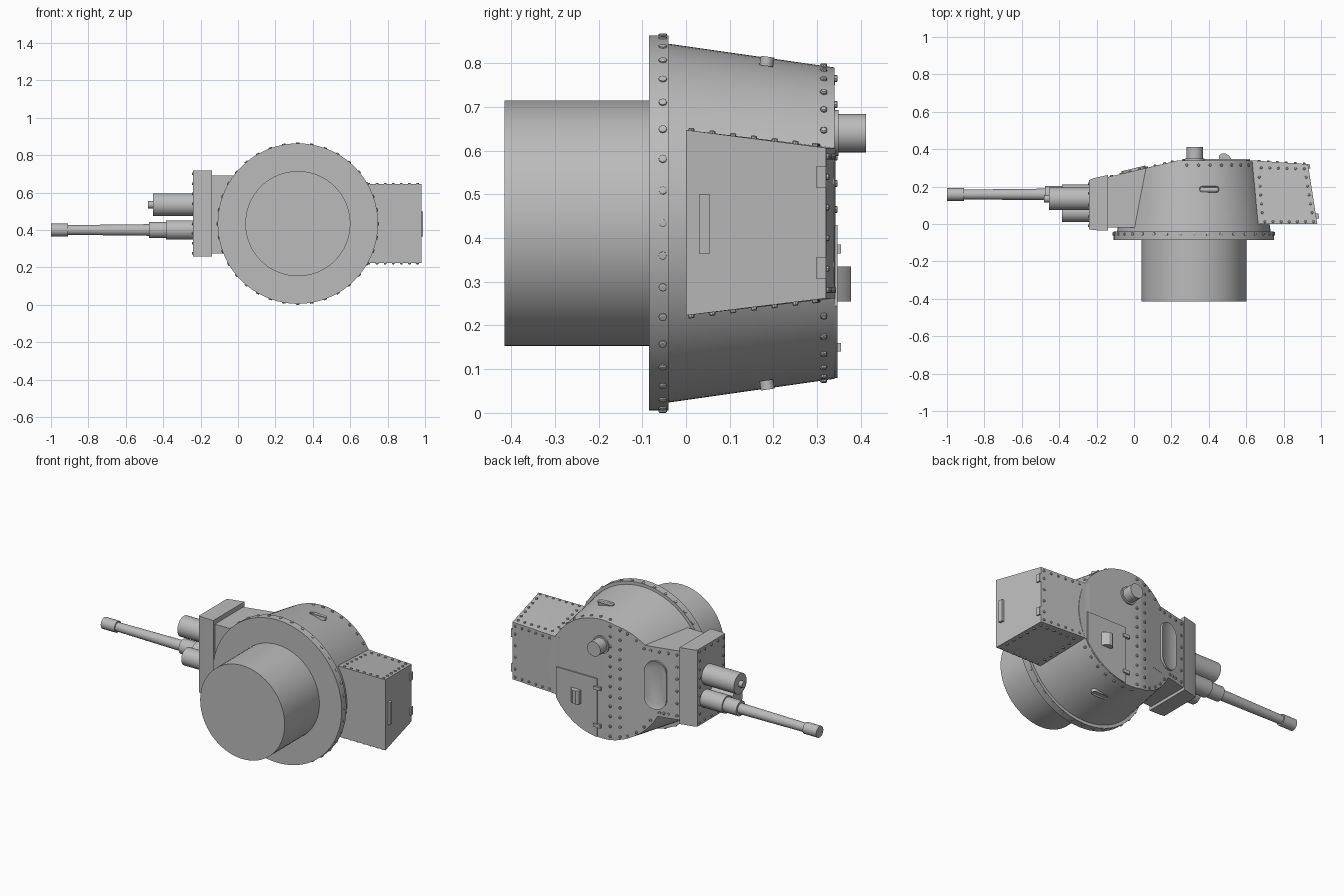
import bpy, bmesh, math
from mathutils import Vector, Matrix

if "Cube" in bpy.data.objects:
    bpy.data.objects.remove(bpy.data.objects["Cube"])

grey = bpy.data.materials.new("armour_grey")
grey.use_nodes = True
grey.diffuse_color = (0.5, 0.5, 0.5, 1)
grey.node_tree.nodes["Principled BSDF"].inputs["Base Color"].default_value = (0.5, 0.5, 0.5, 1)

CX, CZ, ROOF = 0.32, 0.434, 0.34          # turret axis and roof level
HINGE = Vector((0.235, ROOF, 0))          # start of the sloping front roof
SLOPE_N = Vector((-0.233, 0.972, 0)).normalized()
X, Y, Z = Vector((1, 0, 0)), Vector((0, 1, 0)), Vector((0, 0, 1))


def finish(name, bm):
    bmesh.ops.recalc_face_normals(bm, faces=bm.faces)
    me = bpy.data.meshes.new(name)
    bm.to_mesh(me)
    bm.free()
    me.materials.append(grey)
    me.shade_smooth()
    me.set_sharp_from_angle(angle=math.radians(30))
    ob = bpy.data.objects.new(name, me)
    bpy.context.collection.objects.link(ob)
    return ob


def lathe_bm(profile, origin, axis, n=64):
    """Closed solid of revolution; profile is (distance along axis, radius)."""
    bm = bmesh.new()
    turn = Z.rotation_difference(axis).to_matrix()
    rings = []
    for d, r in profile:
        rings.append([bm.verts.new(Vector(origin) + turn @ Vector(
            (r * math.cos(i * math.tau / n), r * math.sin(i * math.tau / n), d))) for i in range(n)])
    for a, b in zip(rings, rings[1:]):
        for i in range(n):
            j = (i + 1) % n
            bm.faces.new((a[i], a[j], b[j], b[i]))
    bm.faces.new(rings[0])
    bm.faces.new(rings[-1])
    return bm


def lathe(name, profile, origin, axis, n=64):
    return finish(name, lathe_bm(profile, origin, axis, n))


def hull(name, pts):
    bm = bmesh.new()
    for p in pts:
        bm.verts.new(p)
    bmesh.ops.convex_hull(bm, input=bm.verts)
    bmesh.ops.dissolve_limit(bm, angle_limit=0.01, verts=bm.verts, edges=bm.edges)
    return finish(name, bm)


def prism(name, outline, z0, z1):
    return hull(name, [(x, y, z) for x, y in outline for z in (z0, z1)])


def box(name, lo, hi):
    return prism(name, [(x, y) for x in (lo[0], hi[0]) for y in (lo[1], hi[1])], lo[2], hi[2])


def oval(name, centre, u, n, length, width, thick, rim):
    """Raised rounded slot with a sunken middle."""
    v = n.cross(u)
    r, half = width / 2, (length - width) / 2
    bm = bmesh.new()
    verts = []
    for i in range(26):
        side = 1 if i < 13 else -1
        a = (i if i < 13 else i - 1) * math.pi / 12 - math.pi / 2
        verts.append(bm.verts.new(centre - n * 0.01 + u * (side * half + r * math.cos(a)) + v * r * math.sin(a)))
    base = bm.faces.new(verts)
    ext = bmesh.ops.extrude_face_region(bm, geom=[base])["geom"]
    bmesh.ops.translate(bm, vec=n * (thick + 0.01), verts=[g for g in ext if isinstance(g, bmesh.types.BMVert)])
    bmesh.ops.recalc_face_normals(bm, faces=bm.faces)
    top = [g for g in ext if isinstance(g, bmesh.types.BMFace)]
    bmesh.ops.inset_region(bm, faces=top, thickness=rim)
    bmesh.ops.translate(bm, vec=n * -thick * 0.6, verts=top[0].verts)
    return finish(name, bm)


def rivets(name, spots, r=0.008, h=0.007):
    """Many small domed rivets in one mesh; spots are (position, normal)."""
    bm = bmesh.new()
    for pos, nor in spots:
        one = lathe_bm([(-0.004, r), (h * 0.7, r), (h, r * 0.7)], pos, nor.normalized(), 8)
        me = bpy.data.meshes.new("rivet_part")
        one.to_mesh(me)
        one.free()
        bm.from_mesh(me)
        bpy.data.meshes.remove(me)
    return finish(name, bm)


def row(a, b, n, nor):
    a, b = Vector(a), Vector(b)
    return [(a.lerp(b, i / (n - 1)), nor) for i in range(n)]


def on_slope(x, z):
    return Vector((x, ROOF - (HINGE.x - x) * 0.24, z))


def around(r, y, degrees):
    a = math.radians(degrees)
    return Vector((CX + r * math.cos(a), y, CZ + r * math.sin(a))), Vector((math.cos(a), 0, math.sin(a)))


# Basket, ring and conical turret wall with the front of the roof sliced off
axis0 = (CX, 0, CZ)
lathe("turret_basket", [(-0.415, 0.281), (-0.08, 0.281)], axis0, Y)
lathe("turret_ring", [(-0.085, 0.429), (-0.04, 0.429)], axis0, Y, 72)
bm = lathe_bm([(-0.045, 0.411), (ROOF, 0.356)], axis0, Y, 96)
cut = bmesh.ops.bisect_plane(bm, geom=bm.verts[:] + bm.edges[:] + bm.faces[:],
                             plane_co=HINGE, plane_no=SLOPE_N, clear_outer=True)
bmesh.ops.holes_fill(bm, edges=[e for e in bm.edges if e.is_boundary])
finish("turret_wall", bm)
rivets("ring_rivets", [around(0.428, -0.053, i * 10) for i in range(36)], 0.0095, 0.006)
rivets("wall_rivets", [around(0.359, 0.315, s * a) for s in (1, -1) for a in range(36, 106, 10)])

# Front housing and gun shield
front = on_slope(-0.14, 0).y
prism("front_housing", [(-0.145, -0.02), (-0.145, front), (0.2, on_slope(0.2, 0).y), (0.2, -0.02)], 0.275, 0.69)
prism("gun_shield", [(-0.24, -0.028), (-0.24, 0.235), (-0.215, 0.245), (-0.14, 0.262),
                     (-0.14, -0.035), (-0.215, -0.033)], 0.257, 0.717)
shield = row((-0.24, 0.215, 0.275), (-0.24, 0.215, 0.7), 9, -X) + row((-0.24, -0.01, 0.275), (-0.24, -0.01, 0.7), 9, -X)
for z in (0.275, 0.7):
    shield += row((-0.24, 0.04, z), (-0.24, 0.165, z), 3, -X)
rivets("shield_rivets", shield, 0.007, 0.006)

# Guns
gun = (0, 0.158, 0.4)
lathe("main_gun", [(-1, 0.034), (-0.91, 0.034), (-0.91, 0.026), (-0.475, 0.031), (-0.475, 0.044),
                   (-0.385, 0.044), (-0.385, 0.052), (-0.23, 0.052)], gun, X, 32)
lathe("recoil_cylinder", [(-0.385, 0.052), (-0.23, 0.052)], (0, 0.063, 0.4), X, 32)
lathe("machine_gun", [(-0.48, 0.019), (-0.455, 0.019), (-0.455, 0.061), (-0.23, 0.061)], (0, 0.135, 0.535), X, 32)

# Rear bustle
bustle = []
for z0, z1, s in ((0.223, 0.262, -1), (0.647, 0.606, 1)):
    bustle += [(0.6, 0, z0), (0.98, 0, z0), (0.6, ROOF + 0.002, z1), (0.93, 0.32, z1)]
hull("rear_bustle", bustle)


def side_point(x, y, s):
    return Vector((x, y, CZ + s * (0.212 - 0.122 * y)))


spots = []
for s in (1, -1):
    nor = Vector((0, 0.12, s))
    spots += row(side_point(0.7, 0.012, s), side_point(0.96, 0.012, s), 7, nor)
    spots += row(side_point(0.68, 0.3, s), side_point(0.91, 0.295, s), 6, nor)
    spots += row(side_point(0.952, 0.06, s), side_point(0.92, 0.25, s), 5, nor)
    spots += row(side_point(0.685, 0.06, s), side_point(0.67, 0.25, s), 5, nor)
    spots += row((0.67, 0.336, CZ + s * 0.153), (0.91, 0.321, CZ + s * 0.153), 6, Y)
spots += row((0.91, 0.321, 0.33), (0.91, 0.321, 0.54), 4, Y)
rivets("bustle_rivets", spots, 0.007)

# Bustle rear door fittings
prism("rear_door_handle", [(0.96, 0.03), (0.99, 0.03), (0.986, 0.055), (0.96, 0.055)], 0.365, 0.5)
for label, z in (("upper", 0.515), ("lower", 0.307)):
    prism(label + "_door_hinge", [(0.92, 0.297), (0.943, 0.297), (0.939, 0.32), (0.92, 0.318)], z, z + 0.048)

# Roof seam and front roof rivets
spots = row((0.265, ROOF, 0.105), (0.265, ROOF, 0.765), 12, Y)
spots += row(on_slope(0.205, 0.115), on_slope(0.205, 0.755), 12, SLOPE_N)
spots += row(on_slope(-0.12, 0.3), on_slope(-0.12, 0.665), 6, SLOPE_N)
for z, x in ((0.665, 0.03), (0.3, -0.02)):
    spots += row(on_slope(-0.07, z), on_slope(x, z), 3, SLOPE_N)
for deg in (117, 127, 137, -117, -127, -137, -147):
    p = around(0.345, 0, deg)[0]
    spots.append((on_slope(p.x, p.z), SLOPE_N))
rivets("roof_rivets", spots)

# Oval roof hatch and wall vision slots
oval("front_roof_hatch", on_slope(0, 0.465), Z, SLOPE_N, 0.29, 0.13, 0.014, 0.025)
for label, s in (("upper", 1), ("lower", -1)):
    oval(label + "_vision_slot", Vector((0.402, 0.185, CZ + s * 0.369)), X,
         Vector((0.2, 0.145, s)).normalized().cross(X).cross(X) * -1, 0.105, 0.032, 0.012, 0.006)

# Periscope
lathe("periscope", [(0.33, 0.053), (0.349, 0.053), (0.349, 0.044), (0.412, 0.044)], (0.325, 0, 0.64), Y, 32)

# Commander's hatch plate trimmed to the roof edge, with hinges and scoop
edge = [(x / 100, CZ - math.sqrt(0.355 ** 2 - (x / 100 - CX) ** 2)) for x in range(35, 63, 3)]
edge += [(0.62, edge[-1][1]), (0.62, 0.43), (0.35, 0.43)]
hull("roof_hatch", [(x, y, z) for x, z in edge for y in (ROOF - 0.005, ROOF + 0.007)])
for label, z in (("upper", 0.375), ("lower", 0.15)):
    box(label + "_hatch_hinge", (0.325, ROOF - 0.005, z - 0.01), (0.37, ROOF + 0.014, z + 0.01))
prism("hatch_scoop", [(0.455, 0.34), (0.455, 0.366), (0.47, 0.377), (0.49, 0.377), (0.51, 0.364), (0.525, 0.34)],
      0.255, 0.335)
